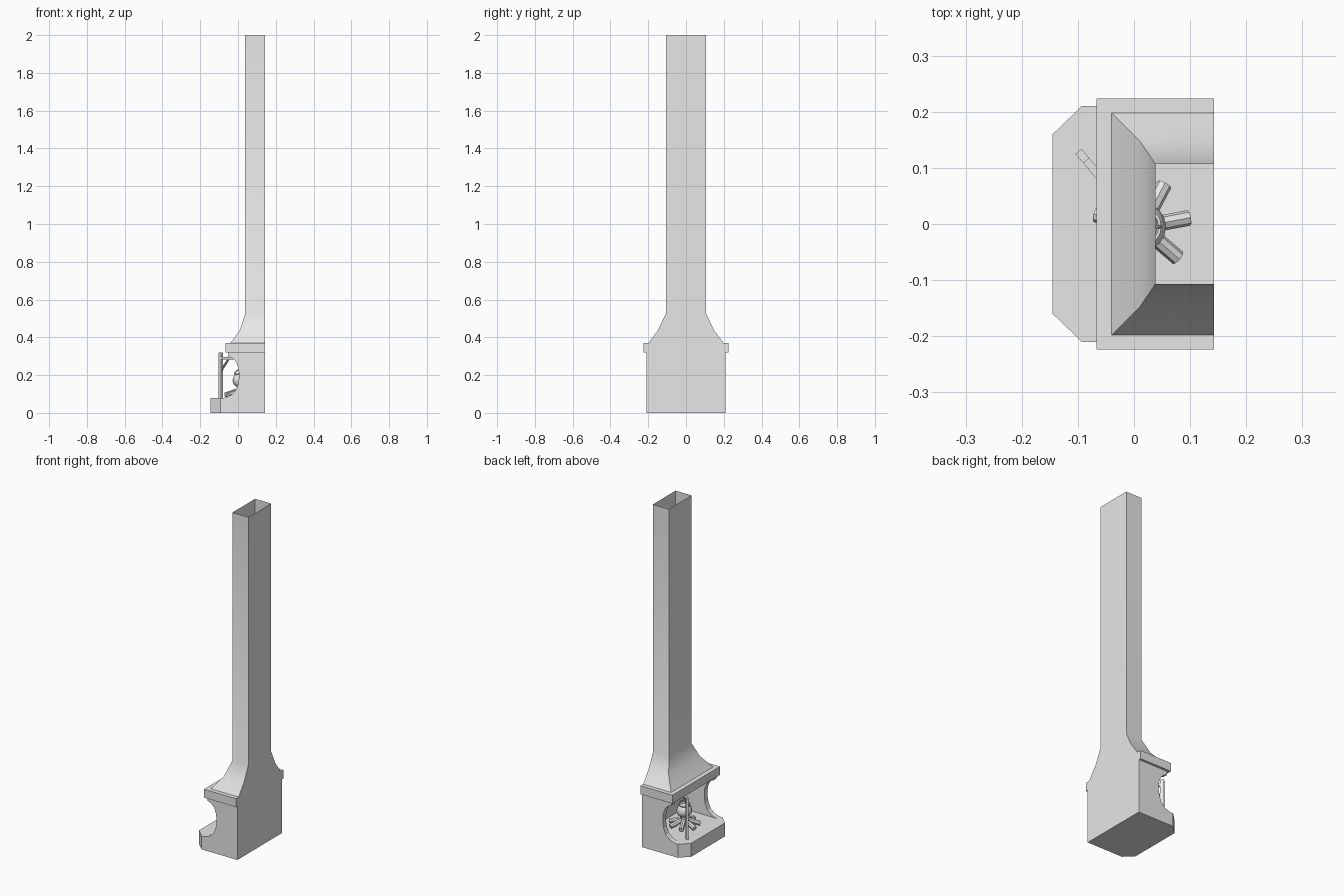
import bpy, bmesh, math
from mathutils import Vector, Matrix

if "Cube" in bpy.data.objects:
    bpy.data.objects.remove(bpy.data.objects["Cube"], do_unlink=True)

grey = bpy.data.materials.new("stone_grey")
grey.use_nodes = True
grey.diffuse_color = (0.8, 0.8, 0.8, 1)
grey.node_tree.nodes["Principled BSDF"].inputs["Base Color"].default_value = (0.8, 0.8, 0.8, 1)


def finish(name, bm, smooth=None, recalc=True):
    if recalc:
        bmesh.ops.recalc_face_normals(bm, faces=bm.faces)
    mesh = bpy.data.meshes.new(name)
    bm.to_mesh(mesh)
    bm.free()
    mesh.materials.append(grey)
    ob = bpy.data.objects.new(name, mesh)
    bpy.context.collection.objects.link(ob)
    if smooth:
        bpy.ops.object.select_all(action='DESELECT')
        ob.select_set(True)
        bpy.context.view_layer.objects.active = ob
        bpy.ops.object.shade_smooth_by_angle(angle=math.radians(smooth))
    return ob


def prism(name, outline, offset):
    """Extrude a closed outline of 3D points along an offset."""
    bm = bmesh.new()
    face = bm.faces.new([bm.verts.new(p) for p in outline])
    moved = bmesh.ops.extrude_face_region(bm, geom=[face], use_keep_orig=True)["geom"]
    bmesh.ops.translate(bm, vec=offset, verts=[v for v in moved if isinstance(v, bmesh.types.BMVert)])
    return finish(name, bm)


def rod(name, a, b, radius, sides=8, smooth=None):
    """Cylinder running from a to b."""
    a, b = Vector(a), Vector(b)
    turn = (b - a).to_track_quat('Z', 'Y').to_matrix().to_4x4()
    bm = bmesh.new()
    bmesh.ops.create_cone(bm, cap_ends=True, segments=sides, radius1=radius, radius2=radius,
                          depth=(b - a).length, matrix=Matrix.Translation((a + b) / 2) @ turn)
    return finish(name, bm, smooth)


def bar(name, centre, size, angle):
    """Box turned about the vertical axis."""
    bm = bmesh.new()
    bmesh.ops.create_cube(bm, size=1, matrix=Matrix.Translation(centre)
                          @ Matrix.Rotation(angle, 4, 'Z') @ Matrix.Diagonal((*size, 1)))
    return finish(name, bm)


BACK = 0.143

# Hearth slab with clipped front corners
half = [(BACK, 0.21), (-0.093, 0.21), (-0.145, 0.16)]
slab = half + [(x, -y) for x, y in reversed(half)]
prism("hearth", [(x, y, 0) for x, y in slab], (0, 0, 0.08))

# Side walls with a rounded notch towards the open side
notch = [(-0.053, 0.32), (-0.053, 0.30), (-0.03, 0.29), (-0.01, 0.27), (0.003, 0.235), (0.006, 0.19),
         (0, 0.15), (-0.015, 0.115), (-0.04, 0.092), (-0.075, 0.08)]
wall = notch + [(BACK, 0.08), (BACK, 0.32)]
for side, label in ((1, "left"), (-1, "right")):
    prism(label + "_wall", [(x, side * 0.21, z) for x, z in wall], (0, -side * 0.03, 0))

# Thin back wall
bm = bmesh.new()
bm.faces.new([bm.verts.new((BACK, y, z)) for y, z in
              ((-0.198, 0.08), (0.198, 0.08), (0.198, 0.37), (-0.198, 0.37))])
finish("back_wall", bm, recalc=False)

# Mantel frame, open to the flue
arm = [(BACK, 0.198), (BACK, 0.224), (-0.067, 0.224)]
inner = (-0.04, 0.198)
frame = [inner] + arm + [(x, -y) for x, y in reversed(arm)] + [(inner[0], -inner[1])]
prism("mantel", [(x, y, 0.32) for x, y in frame], (0, 0, 0.05))

# Flared hood and open chimney in one thin shell
bm = bmesh.new()
rings = []
for x, y, z in ((-0.04, 0.198, 0.37), (0.011, 0.147, 0.44), (0.038, 0.107, 0.525), (0.038, 0.107, 2)):
    rings.append([bm.verts.new(p) for p in ((x, -y, z), (BACK, -y, z), (BACK, y, z), (x, y, z))])
for low, high in zip(rings, rings[1:]):
    for i in range(4):
        j = (i + 1) % 4
        bm.faces.new((low[i], low[j], high[j], high[i]))
finish("chimney", bm, smooth=40, recalc=False)

# Swinging pot crane
pivot = Vector((-0.092, 0.121, 0))
pot = Vector((0.014, -0.005, 0))
reach = pot - pivot
angle = math.atan2(reach.y, reach.x)
bar("crane_post", pivot + Vector((0, 0, 0.2)), (0.022, 0.014, 0.24), angle)
bar("crane_arm", pivot + reach / 2 + Vector((0, 0, 0.29)), (reach.length, 0.014, 0.014), angle)
rod("crane_brace", pivot + Vector((0, 0, 0.22)), pivot + reach * 0.4 + Vector((0, 0, 0.285)), 0.006)
rod("pot_hook", pot + Vector((0, 0, 0.225)), pot + Vector((0, 0, 0.29)), 0.004)

# Round cooking pot, turned from a profile
bm = bmesh.new()
profile = [(0, 0.135), (0.022, 0.138), (0.038, 0.152), (0.043, 0.172), (0.037, 0.193), (0.03, 0.202),
           (0.035, 0.208), (0.03, 0.208), (0.027, 0.2), (0, 0.195)]
points = [bm.verts.new((r, 0, z)) for r, z in profile]
edges = [bm.edges.new(pair) for pair in zip(points, points[1:])]
bmesh.ops.spin(bm, geom=points + edges, cent=(0, 0, 0), axis=(0, 0, 1), angle=math.tau, steps=16)
bmesh.ops.remove_doubles(bm, verts=bm.verts, dist=0.0005)
bmesh.ops.translate(bm, vec=pot, verts=bm.verts)
finish("cooking_pot", bm, smooth=40)

# Pot handle made of short rods
bow = [pot + Vector((0.033 * math.cos(t * math.pi / 6), 0, 0.203 + 0.026 * math.sin(t * math.pi / 6)))
       for t in range(7)]
for a, b in zip(bow, bow[1:]):
    rod("pot_handle", a, b, 0.003, 6)

# Ring of firewood leaning on the middle
for i in range(7):
    t = math.radians(165 + i * 360 / 7)
    out = Vector((math.cos(t), math.sin(t), 0))
    rod("log", pot + out * 0.085 + Vector((0, 0, 0.094)), pot + out * 0.018 + Vector((0, 0, 0.115)), 0.014, 8, 30)
